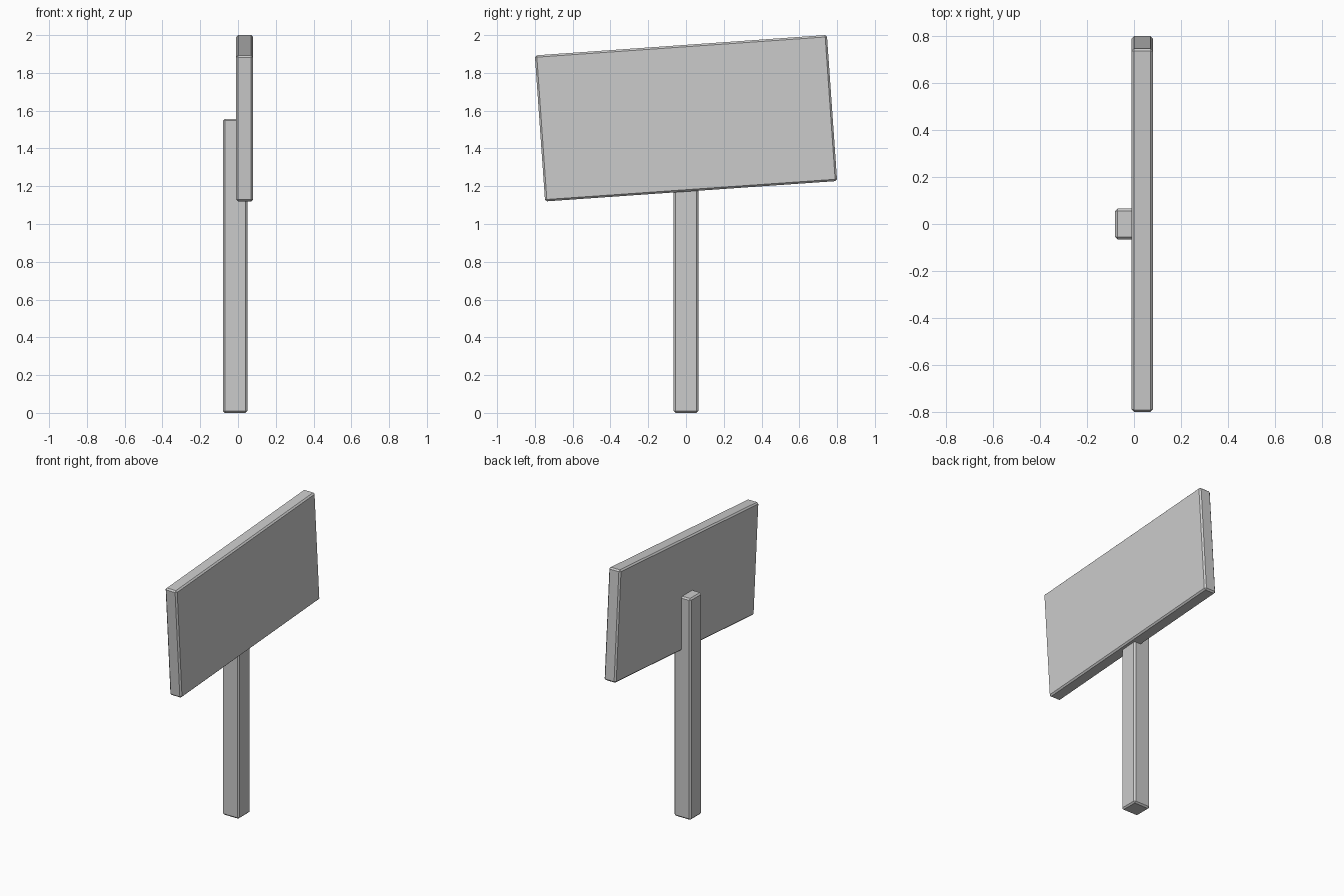
import bpy
import math

cube = bpy.data.objects.get("Cube")
if cube:
    bpy.data.objects.remove(cube, do_unlink=True)

grey = bpy.data.materials.new("plain_grey")
grey.use_nodes = True
colour = (0.6, 0.6, 0.6, 1)
grey.diffuse_color = colour
grey.node_tree.nodes["Principled BSDF"].inputs["Base Color"].default_value = colour


def chamfered_box(name, size, centre, tilt=0):
    """Box with narrow flat chamfers, tilted about the x axis."""
    bpy.ops.mesh.primitive_cube_add(size=1, location=centre)
    box = bpy.context.object
    box.name = name
    box.scale = size
    bpy.ops.object.transform_apply(location=False, rotation=False, scale=True)
    box.rotation_euler.x = math.radians(tilt)
    box.data.materials.append(grey)
    bevel = box.modifiers.new("chamfer", "BEVEL")
    bevel.width = 0.01
    bevel.segments = 1
    return box


# Upright post
chamfered_box("post", (0.13, 0.13, 1.557), (-0.015, 0, 0.7785))

# Tilted board, let into the face of the post
chamfered_box("sign_board", (0.09, 1.55, 0.775), (0.035, 0, 1.56), tilt=4)
